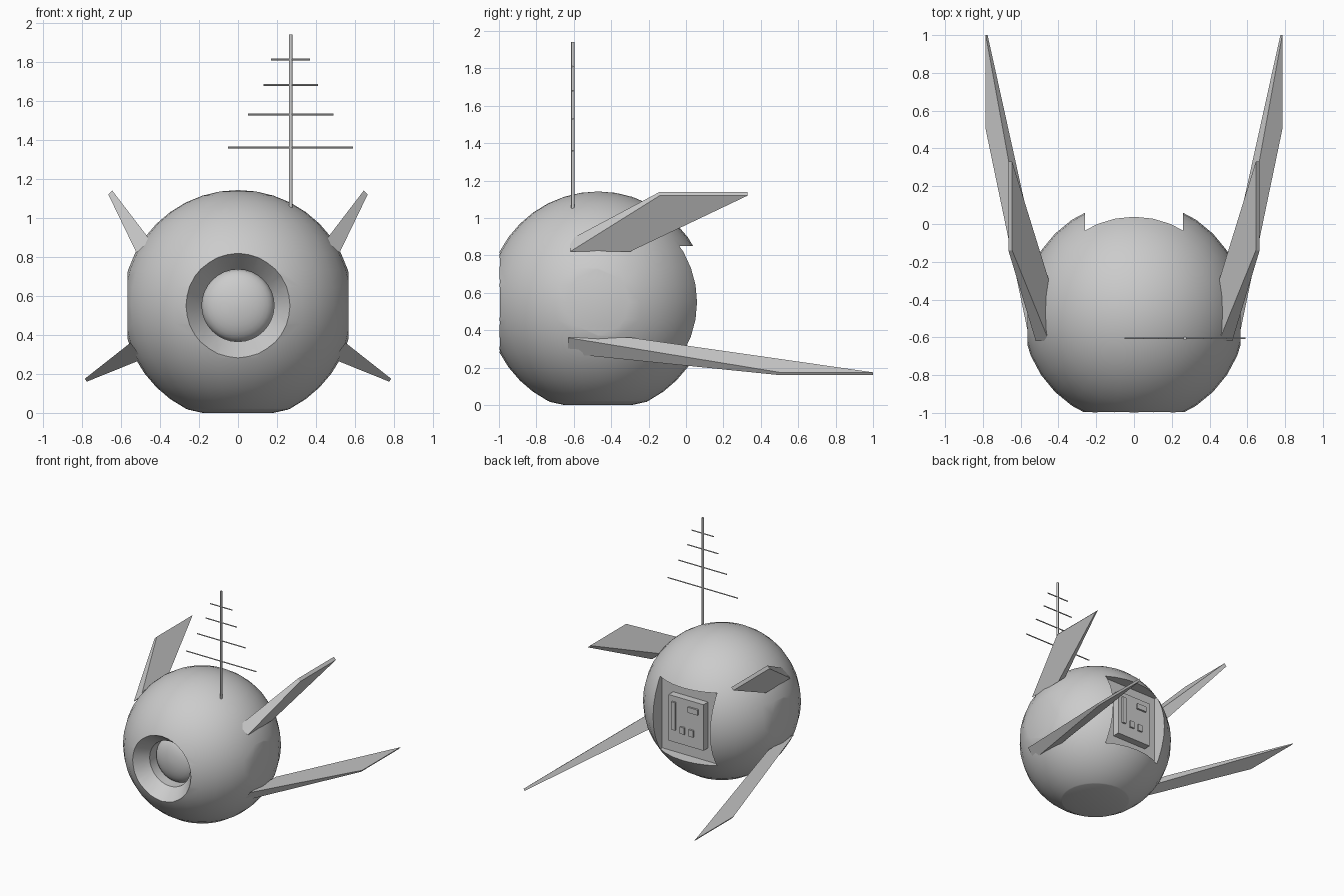
import bpy, bmesh, math
from mathutils import Vector, Matrix

if "Cube" in bpy.data.objects:
    bpy.data.objects.remove(bpy.data.objects["Cube"])

C = Vector((0, -0.47, 0.55))   # centre of the ball
R = 0.592


def add(name, bm, smooth=None):
    bmesh.ops.recalc_face_normals(bm, faces=bm.faces)
    me = bpy.data.meshes.new(name)
    bm.to_mesh(me)
    bm.free()
    ob = bpy.data.objects.new(name, me)
    bpy.context.collection.objects.link(ob)
    if smooth:
        shade(ob, smooth)
    return ob


def shade(ob, deg):
    bpy.ops.object.select_all(action='DESELECT')
    ob.select_set(True)
    bpy.context.view_layer.objects.active = ob
    bpy.ops.object.shade_smooth_by_angle(angle=math.radians(deg))


def box(name, lo, hi):
    lo, hi = Vector(lo), Vector(hi)
    bm = bmesh.new()
    bmesh.ops.create_cube(bm, size=1)
    bmesh.ops.scale(bm, vec=hi - lo, verts=bm.verts)
    bmesh.ops.translate(bm, vec=(lo + hi) / 2, verts=bm.verts)
    return add(name, bm)


def rod(name, a, b, r, seg=8):
    a, b = Vector(a), Vector(b)
    bm = bmesh.new()
    bmesh.ops.create_cone(bm, cap_ends=True, segments=seg, radius1=r, radius2=r, depth=(b - a).length)
    rot = (b - a).to_track_quat('Z', 'Y').to_matrix().to_4x4()
    bm.transform(Matrix.Translation((a + b) / 2) @ rot)
    return add(name, bm, 50)


def lathe_y(name, profile, seg=32):
    """Closed solid turned about the y axis through the ball centre; (radius, y offset)."""
    bm = bmesh.new()
    rings = []
    for r, y in profile:
        rings.append([bm.verts.new(C + Vector((r * math.cos(t), y, r * math.sin(t))))
                      for t in (2 * math.pi * i / seg for i in range(seg))])
    for p, q in zip(rings, rings[1:]):
        for i in range(seg):
            j = (i + 1) % seg
            bm.faces.new((p[i], p[j], q[j], q[i]))
    bm.faces.new(rings[0])
    bm.faces.new(rings[-1])
    return add(name, bm)


# ball body with flats on both sides, the front and the underside
bm = bmesh.new()
bmesh.ops.create_uvsphere(bm, u_segments=32, v_segments=20, radius=R)
for n, d in (((1, 0, 0), 0.565), ((-1, 0, 0), 0.565), ((0, -1, 0), 0.53), ((0, 0, -1), 0.532)):
    n = Vector(n)
    cut = bmesh.ops.bisect_plane(bm, geom=bm.verts[:] + bm.edges[:] + bm.faces[:], dist=1e-5,
                                 plane_co=n * d, plane_no=n, clear_outer=True)
    edges = [e for e in cut['geom_cut'] if isinstance(e, bmesh.types.BMEdge)]
    bmesh.ops.holes_fill(bm, edges=edges)
bmesh.ops.translate(bm, vec=C, verts=bm.verts)
body = add("ball_body", bm)

# eye socket and square rear recess
dome = [(0.185 * math.cos(t), -0.32 - 0.085 * math.sin(t))
        for t in (math.pi / 2 * i / 8 for i in range(8))]
cutters = [
    lathe_y("socket_cutter", [(0.278, -0.54), (0.27, -0.53), (0.20, -0.44), (0.185, -0.42), (0.185, -0.30)]),
    box("recess_cutter", (-0.26, -0.06, 0.25), (0.26, 0.4, 0.85)),
]
for c in cutters:
    m = body.modifiers.new("cut", 'BOOLEAN')
    m.operation = 'DIFFERENCE'
    m.solver = 'EXACT'
    m.object = c
    bpy.context.view_layer.objects.active = body
    bpy.ops.object.modifier_apply(modifier=m.name)
    bpy.data.objects.remove(c)
shade(body, 25)

# lens dome
lens = lathe_y("eye_lens", [(0.185, -0.29)] + dome + [(0.01, -0.405)])
shade(lens, 40)

# shallow underside cap
bm = bmesh.new()
bmesh.ops.create_cone(bm, cap_ends=True, segments=32, radius1=0.18, radius2=0.262, depth=0.018)
bmesh.ops.translate(bm, vec=(0, C.y, 0.009), verts=bm.verts)
add("underside_cap", bm, 30)

# rear control panel
box("control_panel", (-0.16, -0.065, 0.36), (0.16, 0.0, 0.74))
for name, x, z, w, h in (("panel_slider", 0.108, 0.58, 0.035, 0.23),
                         ("panel_display", -0.07, 0.667, 0.09, 0.045),
                         ("panel_button_1", 0.027, 0.48, 0.04, 0.055),
                         ("panel_button_2", -0.054, 0.478, 0.04, 0.055)):
    box(name, (x - w / 2, -0.01, z - h / 2), (x + w / 2, 0.015, z + h / 2))


# tapered swept fins: outer/inner (x, z) at root and tip, y spans at each
def fin(name, side, root, tip, root_y, tip_y):
    bm = bmesh.new()
    rings = []
    for (o, i), ys in ((root, root_y), (tip, tip_y)):
        pts = [(o, ys[0]), (o, ys[1]), (i, ys[1]), (i, ys[0])]
        rings.append([bm.verts.new((side * p[0], y, p[1])) for p, y in pts])
    a, b = rings
    bm.faces.new(a)
    bm.faces.new(b)
    for k in range(4):
        j = (k + 1) % 4
        bm.faces.new((a[k], a[j], b[j], b[k]))
    add(name, bm)


for side, tag in ((1, "right"), (-1, "left")):
    fin("upper_fin_" + tag, side, ((0.52, 0.82), (0.45, 0.885)), ((0.665, 1.12), (0.645, 1.14)),
        (-0.62, -0.30), (-0.14, 0.33))
    fin("lower_fin_" + tag, side, ((0.55, 0.36), (0.49, 0.275)), ((0.785, 0.175), (0.775, 0.16)),
        (-0.63, -0.29), (0.5, 1.0))

# antenna mast and crossbars
rod("antenna_mast", (0.27, -0.605, 1.04), (0.27, -0.605, 1.94), 0.009)
for i, (z, half) in enumerate(((1.36, 0.32), (1.53, 0.22), (1.68, 0.14), (1.81, 0.10))):
    rod(f"antenna_bar_{i + 1}", (0.27 - half, -0.605, z), (0.27 + half, -0.605, z), 0.005, 6)
